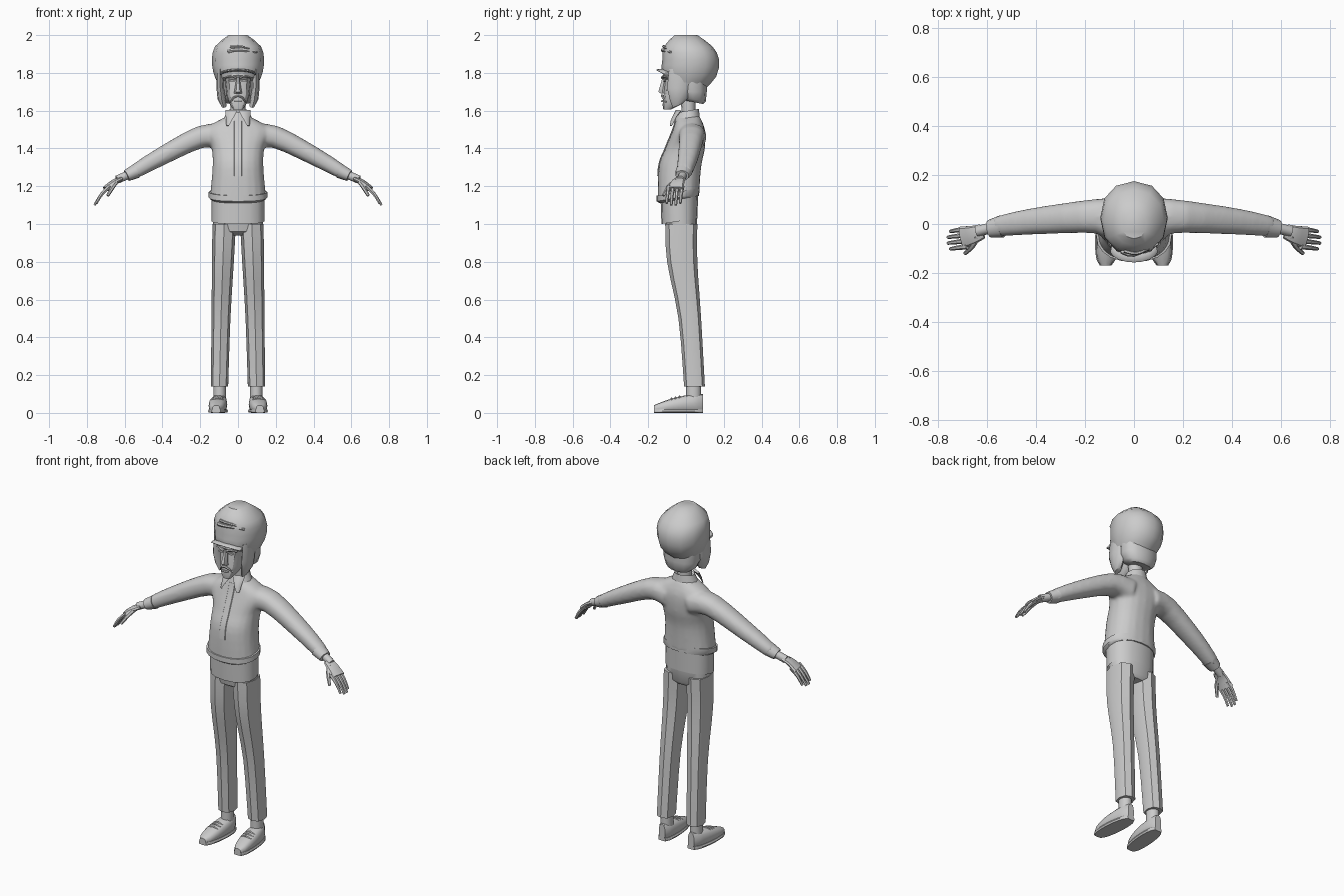
import bpy, bmesh, math
from mathutils import Vector

cube = bpy.data.objects.get("Cube")
if cube:
    bpy.data.objects.remove(cube)

GREY = (0.6, 0.6, 0.6, 1)
material = bpy.data.materials.new("plain grey")
material.use_nodes = True
material.diffuse_color = GREY
material.node_tree.nodes["Principled BSDF"].inputs["Base Color"].default_value = GREY


def signed_power(value, power):
    return math.copysign(abs(value) ** power, value)


def loft(name, tubes, sides=12, power=1.0, mirror=False, angle=40):
    """Skin each list of (centre, u, v) rings into a closed tube."""
    bm = bmesh.new()
    for rings in tubes:
        loops = []
        for centre, u, v in rings:
            loop = []
            for i in range(sides):
                turn = math.tau * i / sides
                point = (Vector(centre) + Vector(u) * signed_power(math.cos(turn), power)
                         + Vector(v) * signed_power(math.sin(turn), power))
                loop.append(bm.verts.new(point))
            loops.append(loop)
        for lower, upper in zip(loops, loops[1:]):
            for i in range(sides):
                j = (i + 1) % sides
                bm.faces.new((lower[i], lower[j], upper[j], upper[i]))
        bm.faces.new(loops[0][::-1])
        bm.faces.new(loops[-1])
    bmesh.ops.recalc_face_normals(bm, faces=bm.faces)
    mesh = bpy.data.meshes.new(name)
    bm.to_mesh(mesh)
    bm.free()
    mesh.materials.append(material)
    obj = bpy.data.objects.new(name, mesh)
    bpy.context.collection.objects.link(obj)
    bpy.ops.object.select_all(action='DESELECT')
    obj.select_set(True)
    bpy.context.view_layer.objects.active = obj
    bpy.ops.object.shade_smooth_by_angle(angle=math.radians(angle))
    if mirror:
        obj.modifiers.new("mirror", 'MIRROR')
    return obj


def spline(keys, steps):
    """Pass a smooth curve through the key points."""
    keys = [Vector(key) for key in keys]
    points = []
    for i in range(len(keys) - 1):
        start, end = keys[i], keys[i + 1]
        slope_in = (end - keys[max(i - 1, 0)]) / 2
        slope_out = (keys[min(i + 2, len(keys) - 1)] - start) / 2
        for step in range(steps):
            t = step / steps
            ease = t * t * (3 - 2 * t)
            points.append(start.lerp(end, ease) + slope_in * t * (1 - t) ** 2
                          - slope_out * t * t * (1 - t))
    return points + [keys[-1]]


def band(z, half, front, back, tilt=0, x=0):
    """Level ring, or one whose back is higher than its front by tilt."""
    return ((x, (front + back) / 2, z), (half, 0, 0), (0, (back - front) / 2, tilt / 2))


def bands(keys, steps=3):
    return [band(*key) for key in spline(keys, steps)]


def taper(path, start, end, flat=1.0, steps=3):
    """Rings square to a path, shrinking from start to end radius."""
    points = spline(path, steps)
    last = len(points) - 1
    rings = []
    for i, point in enumerate(points):
        along = (points[min(i + 1, last)] - points[max(i - 1, 0)]).normalized()
        side = along.cross(Vector((0, 0, 1))).normalized()
        radius = start + (end - start) * i / last
        rings.append((point, side * radius, side.cross(along) * radius * flat))
    return rings


# Jacket body and sleeves, fused into one soft garment
torso = bands([(1.13, .15, -.15, .07, .04), (1.3, .135, -.145, .08, 0), (1.4, .14, -.11, .1, 0),
               (1.5, .17, -.07, .1, 0), (1.57, .06, -.05, .07, .01)], steps=4)
arm_path = [(.08, .03, 1.46), (.2, .03, 1.46), (.42, .01, 1.35), (.56, -.01, 1.27)]
arms = [taper([(side * x, y, z) for x, y, z in arm_path], .08, .04, flat=.88) for side in (1, -1)]
jacket = loft("jacket", [torso] + arms, sides=20, power=.88)
fuse = jacket.modifiers.new("fuse", 'REMESH')
fuse.voxel_size = .01
fuse.use_smooth_shade = True
jacket.modifiers.new("soften", 'SMOOTH').iterations = 5
loft("jacket_hem", [[band(z, half, -half, .07, .04)
                     for z, half in ((1.13, .14), (1.14, .155), (1.17, .155))]],
     sides=20, power=.88)
loft("sleeve_cuffs", [taper([(.54, -.01, 1.28), (.59, -.02, 1.256)], .046, .036, flat=.85)],
     mirror=True)

# Front placket, following the chest
chest = [Vector(centre) - Vector(v) for centre, u, v in torso]
loft("front_placket", [[(point, (.02, 0, 0), (0, .004, 0))
                        for point in chest if 1.22 < point.z < 1.56]], sides=8, power=.4)

# Shirt tail below the jacket
loft("shirt_tail", [[band(1.04, .13, -.12, .06), band(1.015, .14, -.13, .06, .03),
                     band(1.16, .14, -.135, .065, .03)]], sides=16, power=.85)

# Collar band and two pointed flaps
loft("collar", [[band(1.55, .08, -.06, .075, .01), band(1.6, .055, -.045, .07, .02),
                 band(1.59, .04, -.03, .055, .02)]], sides=14)
loft("collar_flaps", [taper([(.035, -.04, 1.6), (.045, -.065, 1.56), (.055, -.08, 1.52)],
                            .035, .008, flat=.2)], sides=8, power=.6, mirror=True)

# Hands: wrists, palms, fingers and thumbs
loft("wrists", [taper([(.56, -.01, 1.27), (.64, -.03, 1.235)], .022, .022)], mirror=True)
loft("palms", [taper([(.62, -.03, 1.24), (.66, -.045, 1.22), (.7, -.055, 1.185)],
                     .03, .046, flat=.35)], sides=10, power=.8, mirror=True)
fingers = []
for k in range(4):
    y = -.02 - .024 * k
    reach = .01 if k in (1, 2) else 0
    fingers.append(taper([(.68, y, 1.2), (.72, y - .005, 1.16), (.75 + reach, y - .01, 1.11 - reach)],
                         .012, .007))
fingers.append(taper([(.64, -.05, 1.23), (.66, -.09, 1.2), (.69, -.12, 1.15)], .014, .008))
loft("fingers", fingers, sides=6, mirror=True)

# Trousers with creased legs
loft("trouser_seat", [[band(.94, .09, -.07, .04), band(.96, .13, -.1, .055),
                       band(1.06, .135, -.12, .06)]], sides=16, power=.85)
loft("trouser_legs", [bands([(.14, .046, -.01, .1, 0, .098), (.5, .05, -.04, .08, 0, .09),
                             (.8, .058, -.1, .06, 0, .08), (1, .062, -.11, .06, 0, .073)])],
     sides=8, power=.82, mirror=True)

# Ankles, shoes, soles and laces; t runs from heel to toe
loft("ankles", [[band(z, .034, 0, .08, 0, .097) for z in (.06, .15)]], mirror=True)


def shoe_top(t):
    return .1 - .06 * t * t


def shoe_slice(t, height, grow=0):
    width = .02 + .028 * math.sqrt(math.sin(math.pi * t)) + grow
    return ((.096 + .02 * t, .09 - .26 * t, height / 2), (width, 0, 0), (0, 0, height / 2))


stations = [i / 10 for i in range(11)]
loft("shoes", [[shoe_slice(t, shoe_top(t)) for t in stations]], power=.75, mirror=True)
loft("soles", [[shoe_slice(t, .02, .004) for t in stations]], sides=8, power=.3, mirror=True)
laces = []
for t in (.48, .56, .64):
    x, y, z = shoe_slice(t, shoe_top(t))[0]
    laces.append(taper([(x - .03, y, 2 * z - .01), (x, y, 2 * z), (x + .03, y, 2 * z - .01)],
                       .006, .006))
loft("laces", laces, sides=6, mirror=True)

# Neck, head and nose
loft("neck", [[band(1.54, .04, -.02, .05), band(1.7, .04, -.03, .05)]])
loft("face", [[band(1.605, .024, -.12, -.08), band(1.63, .042, -.125, -.03),
               band(1.68, .06, -.12, .03), band(1.765, .07, -.11, .07),
               band(1.785, .072, -.124, .07), band(1.84, .07, -.115, .07)]],
     sides=14, power=.8, angle=30)
loft("nose", [[band(1.69, .02, -.135, -.1), band(1.7, .02, -.15, -.1),
               band(1.775, .008, -.126, -.1)]], sides=6)

# Eyes, brows, moustache and lower lip
loft("eyes", [[((.032, y, 1.758), (.018, 0, 0), (0, 0, .006)) for y in (-.108, -.118)]],
     sides=8, mirror=True)
loft("brows", [taper([(.008, -.123, 1.772), (.035, -.12, 1.782), (.065, -.1, 1.775)],
                     .01, .006, flat=.7)], sides=6, mirror=True)
loft("moustache", [taper([(0, -.126, 1.68), (.022, -.123, 1.67), (.04, -.105, 1.645)],
                         .008, .004)], sides=6, mirror=True)
loft("lower_lip", [taper([(-.02, -.122, 1.65), (0, -.126, 1.65), (.02, -.122, 1.65)],
                         .006, .006)], sides=6)

# Hair: back mass and side locks framing the face
loft("back_hair", [[band(1.645, .07, -.01, .09, -.02), band(1.66, .09, -.03, .105, -.02),
                    band(1.7, .107, -.045, .11), band(1.79, .108, -.05, .11, -.03)]], power=.85)
loft("side_locks", [[band(1.625, .014, -.07, -.02, .02, .075), band(1.66, .022, -.085, .01, .01, .086),
                     band(1.72, .02, -.1, .02, 0, .094), band(1.82, .017, -.09, .03, 0, .095)]],
     sides=8, mirror=True)

# Puffy cap, its peak and the raised fold on its front
loft("cap", [bands([(1.75, .11, -.12, .1, -.07), (1.8, .13, -.13, .16, -.04),
                    (1.87, .138, -.125, .175, 0), (1.94, .122, -.117, .14, 0),
                    (2, .05, -.06, .06, 0)], steps=2)], power=.92)
peak = []
for i in range(9):
    turn = math.radians(20 * i - 80)
    across, forward = math.sin(turn), math.cos(turn)
    peak.append(((.094 * across, -.085 - .05 * forward, 1.79 + .025 * forward),
                 (.004 * across, -.022, 0), (0, 0, .007)))
loft("cap_peak", [peak], sides=8)
loft("cap_fold", [taper([(-.05, -.11, 1.915), (0, -.125, 1.922), (.1, -.08, 1.91)], .012, .006),
                  taper([(-.04, -.11, 1.938), (.01, -.12, 1.94), (.06, -.1, 1.93)], .008, .006)],
     sides=6)
